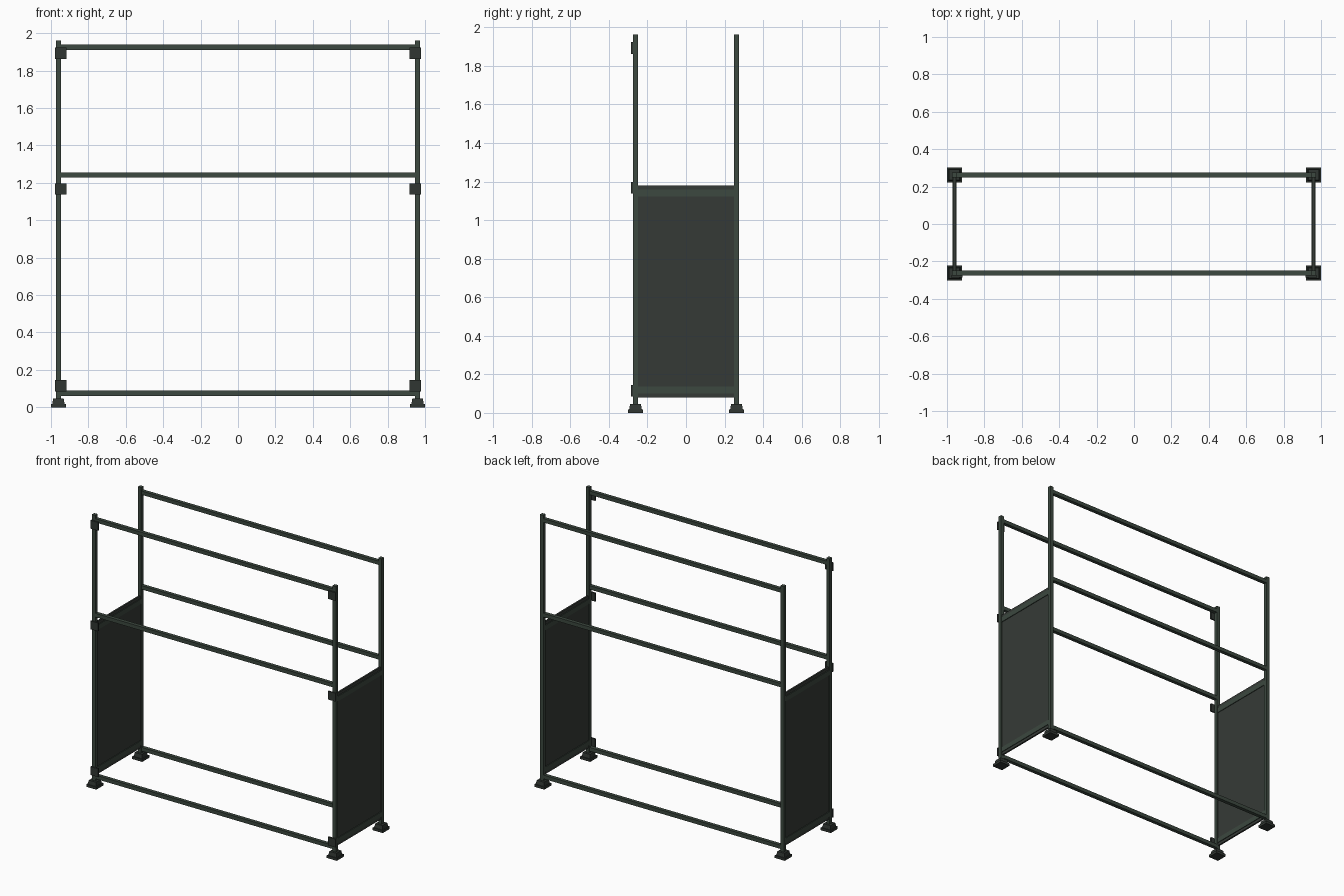
import bpy, bmesh

if "Cube" in bpy.data.objects:
    bpy.data.objects.remove(bpy.data.objects["Cube"])

def material(name, rgb):
    m = bpy.data.materials.new(name)
    m.diffuse_color = (*rgb, 1)
    m.use_nodes = True
    m.node_tree.nodes["Principled BSDF"].inputs["Base Color"].default_value = m.diffuse_color
    return m

FRAME = material("frame_green", (0.045, 0.065, 0.05))
PANEL = material("panel_grey", (0.036, 0.042, 0.037))
DARK = material("foot_dark", (0.03, 0.037, 0.032))

PX, PY, W = 0.96, 0.262, 0.027   # post centre offsets and tube width

def block(name, centre, size, mat, taper=1.0):
    """Box with an optional smaller top."""
    bm = bmesh.new()
    bmesh.ops.create_cube(bm, size=1)
    for v in bm.verts:
        t = taper if v.co.z > 0 else 1.0
        v.co.x = v.co.x * size[0] * t + centre[0]
        v.co.y = v.co.y * size[1] * t + centre[1]
        v.co.z = v.co.z * size[2] + centre[2]
    mesh = bpy.data.meshes.new(name)
    bm.to_mesh(mesh)
    bm.free()
    mesh.materials.append(mat)
    ob = bpy.data.objects.new(name, mesh)
    bpy.context.collection.objects.link(ob)
    return ob

for sy, depth in ((-1, "front"), (1, "back")):
    y = sy * PY
    # long horizontal rails between the posts
    for z, level in ((0.075, "bottom"), (1.242, "middle"), (1.925, "top")):
        block(f"{depth}_{level}_rail", (0, y, z), (2 * PX + W, W - 0.001, W), FRAME)
    for sx, side in ((-1, "left"), (1, "right")):
        x = sx * PX
        # upright post
        block(f"{depth}_{side}_post", (x, y, 1.0), (W, W, 1.924), FRAME)
        # stepped foot
        block(f"{depth}_{side}_foot_base", (x, y, 0.009), (0.08, 0.08, 0.018), DARK)
        block(f"{depth}_{side}_foot_cap", (x, y, 0.032), (0.066, 0.066, 0.028), DARK, 0.85)

for sx, side in ((-1, "left"), (1, "right")):
    # end panel with its cross bars
    block(f"{side}_end_panel", (sx * PX, 0, 0.63), (0.012, 2 * PY - W, 1.10), PANEL)
    for z, level in ((0.118, "lower"), (1.14, "upper")):
        block(f"{side}_{level}_cross_bar", (sx * PX, 0, z), (0.022, 2 * PY - W, 0.036), FRAME)
    # square joining plates on the front face
    for z, level in ((0.115, "bottom"), (1.167, "middle"), (1.893, "top")):
        block(f"{side}_{level}_plate", (sx * 0.948, -0.281, z), (0.06, 0.011, 0.06), DARK)
